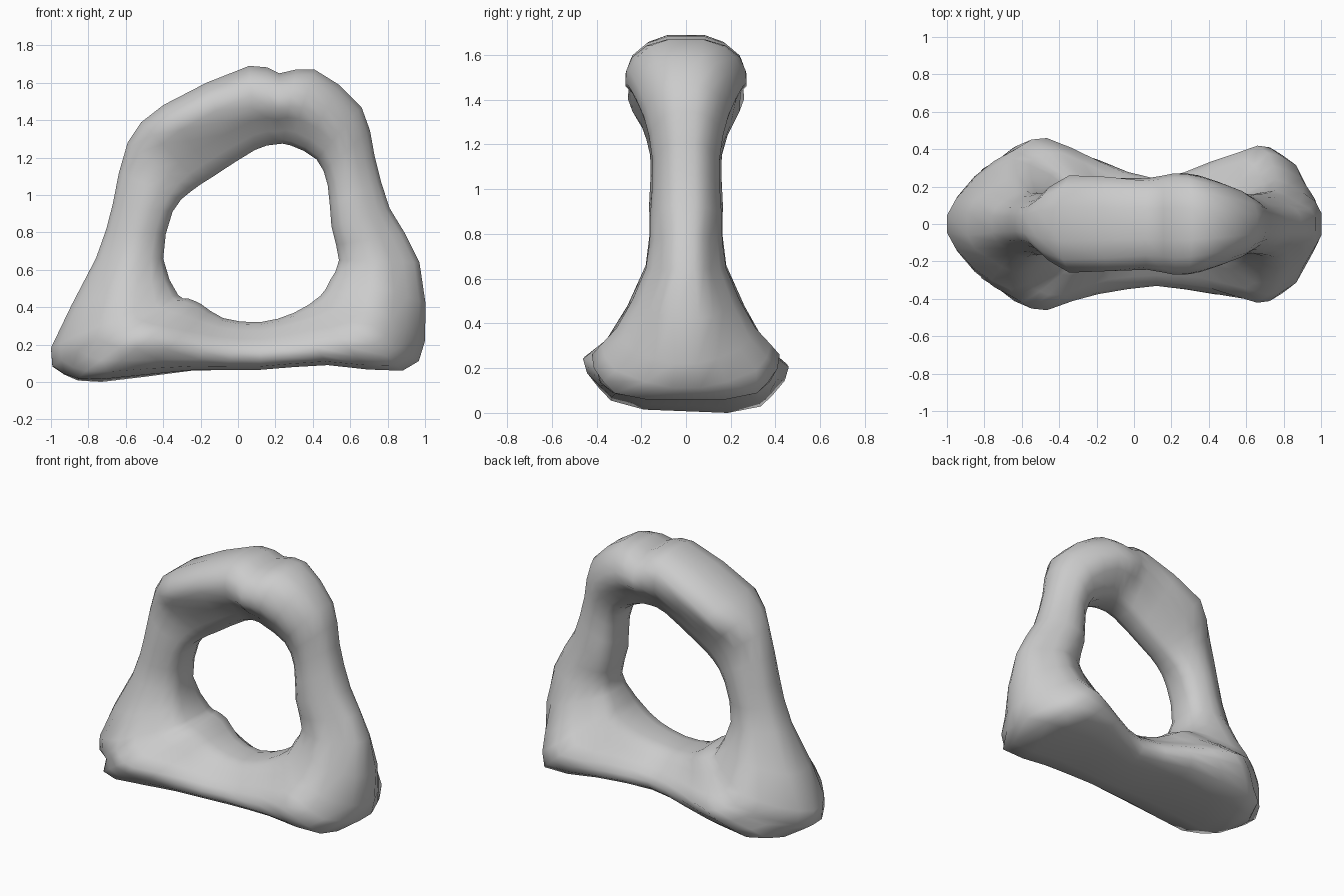
import bpy, bmesh, math

if "Cube" in bpy.data.objects:
    bpy.data.objects.remove(bpy.data.objects["Cube"])

# Stations round the ring: outer x,z / inner x,z / half-width near outer, middle, inner
STATIONS = [
    (-.76, .66, -.40, .66, .13, .18, .15),   # left leg
    (-1.0, .18, -.32, .46, .23, .35, .26),   # left foot
    (-.93, .04, -.27, .44, .28, .42, .27),
    (-.73, .00, -.20, .41, .39, .46, .27),
    (-.25, .06, -.08, .34, .35, .34, .20),   # base bar
    (.12, .065, .12, .32, .28, .27, .17),
    (.48, .09, .30, .37, .36, .32, .20),
    (.88, .06, .44, .46, .37, .42, .24),     # right foot
    (1.0, .22, .49, .54, .24, .31, .20),
    (.97, .64, .54, .65, .11, .18, .15),     # right leg
    (.81, .93, .50, .83, .12, .16, .15),
    (.73, 1.21, .48, 1.05, .11, .15, .13),
    (.66, 1.47, .42, 1.19, .15, .19, .15),   # arch
    (.41, 1.67, .28, 1.265, .22, .26, .17),
    (.22, 1.65, .20, 1.27, .25, .27, .14),
    (.06, 1.69, .09, 1.24, .23, .24, .13),
    (-.40, 1.48, -.13, 1.10, .26, .20, .12),
    (-.59, 1.28, -.25, 1.02, .13, .16, .12),
    (-.67, .95, -.35, .91, .12, .165, .14),
]
STEPS = 2


def spline(a, b, c, d, t):
    return [.5 * (2*q + (r-p)*t + (2*p-5*q+4*r-s)*t*t + (3*q-p-3*r+s)*t**3)
            for p, q, r, s in zip(a, b, c, d)]


def section(st):
    ox, oz, ix, iz, wo, wm, wi = st
    # flat underside, pointed foot ends, rounder elsewhere
    tip = .48 if oz < .1 and ox > -.9 else .2 if oz < .4 else .35
    half = [(0, tip*wo), (.07, (tip+.38)*wo), (.2, wo), (.35, .52*(wo+wm)), (.5, wm),
            (.65, .52*(wm+wi)), (.82, wi), (.95, .75*wi), (1, .4*wi)]
    loop = half + [(t, -w) for t, w in reversed(half)]
    mx, mz = (ox+ix)/2, (oz+iz)/2
    # the middle of the base bar bows slightly towards the front
    shift = -.045 * math.exp(-((mx-.12)/.28)**2) if mz < .3 else 0
    # the left foot leans down slightly at the back
    tilt = .08 * max(0, min(1, (.5-mz)/.3, (-mx-.1)/.3))
    return [(ox+(ix-ox)*t, w+shift, oz+(iz-oz)*t + tilt*max(0, -w)) for t, w in loop]


# Loft one closed skin around the ring
bm = bmesh.new()
rings = []
n = len(STATIONS)
for i in range(n):
    pts = [STATIONS[(i+k) % n] for k in (-1, 0, 1, 2)]
    for s in range(STEPS):
        rings.append([bm.verts.new(p) for p in section(spline(*pts, s/STEPS))])
for i, ring in enumerate(rings):
    nxt = rings[(i+1) % len(rings)]
    m = len(ring)
    for j in range(m):
        k = (j+1) % m
        bm.faces.new((ring[j], ring[k], nxt[k], nxt[j]))
bmesh.ops.recalc_face_normals(bm, faces=bm.faces)

mesh = bpy.data.meshes.new("stone_arch")
bm.to_mesh(mesh)
bm.free()
arch = bpy.data.objects.new("stone_arch", mesh)
bpy.context.collection.objects.link(arch)
bpy.context.view_layer.objects.active = arch
arch.select_set(True)
bpy.ops.object.shade_smooth_by_angle(angle=math.radians(60))
